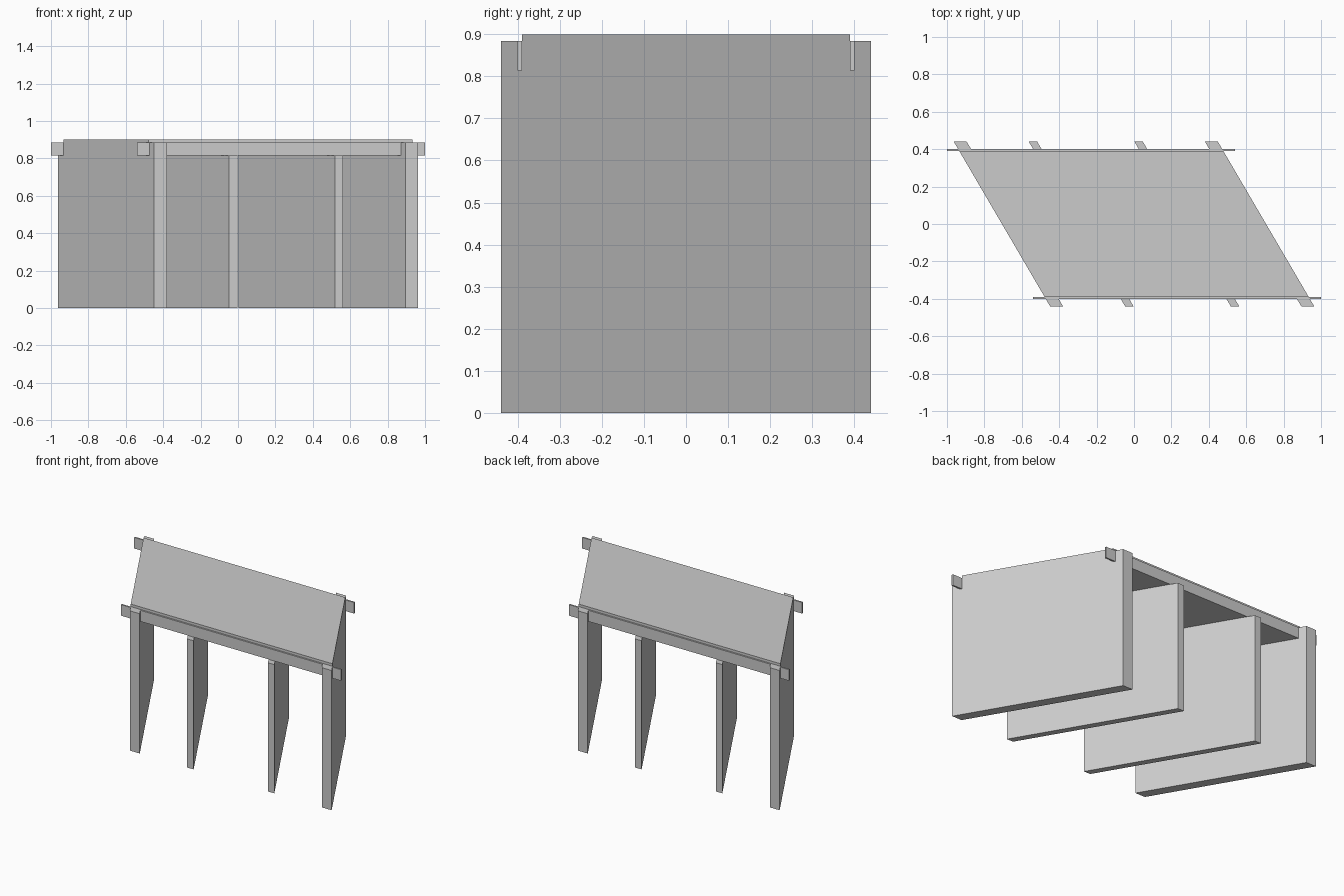
import bpy

if "Cube" in bpy.data.objects:
    bpy.data.objects.remove(bpy.data.objects["Cube"])

SKEW = -0.585          # x shift per unit of y (skewed plan)
DECK_LOW, DECK_TOP = 0.814, 0.90
BEAM_TOP = 0.884


def prism(name, x0, x1, y0, y1, z0, z1, skew=SKEW):
    """Box whose plan is sheared along x; x0 and x1 are measured at y = 0."""
    plan = [(x0 + skew * y0, y0), (x1 + skew * y0, y0),
            (x1 + skew * y1, y1), (x0 + skew * y1, y1)]
    verts = [(x, y, z) for z in (z0, z1) for x, y in plan]
    faces = [(3, 2, 1, 0), (4, 5, 6, 7)]
    faces += [(i, (i + 1) % 4, (i + 1) % 4 + 4, i + 4) for i in range(4)]
    mesh = bpy.data.meshes.new(name)
    mesh.from_pydata(verts, [], faces)
    obj = bpy.data.objects.new(name, mesh)
    bpy.context.collection.objects.link(obj)
    return obj


# Skewed deck slab
prism("deck", -0.706, 0.706, -0.39, 0.39, DECK_LOW, DECK_TOP)

# Outer abutments and inner piers under the deck
walls = {
    "left_abutment": (-0.706, -0.637),
    "left_pier": (-0.305, -0.26),
    "right_pier": (0.26, 0.305),
    "right_abutment": (0.637, 0.706),
}
for name, (x0, x1) in walls.items():
    prism(name, x0, x1, -0.44, 0.44, 0, DECK_LOW)
    # Raised ends of the abutments outside the deck
    if "abutment" in name:
        prism(name + "_front_cap", x0, x1, -0.44, -0.39, DECK_LOW, BEAM_TOP)
        prism(name + "_back_cap", x0, x1, 0.39, 0.44, DECK_LOW, BEAM_TOP)

# Thin straight edge beams along front and back
prism("front_edge_beam", -0.54, 1.0, -0.40, -0.39, DECK_LOW, BEAM_TOP, 0)
prism("back_edge_beam", -1.0, 0.54, 0.39, 0.40, DECK_LOW, BEAM_TOP, 0)
